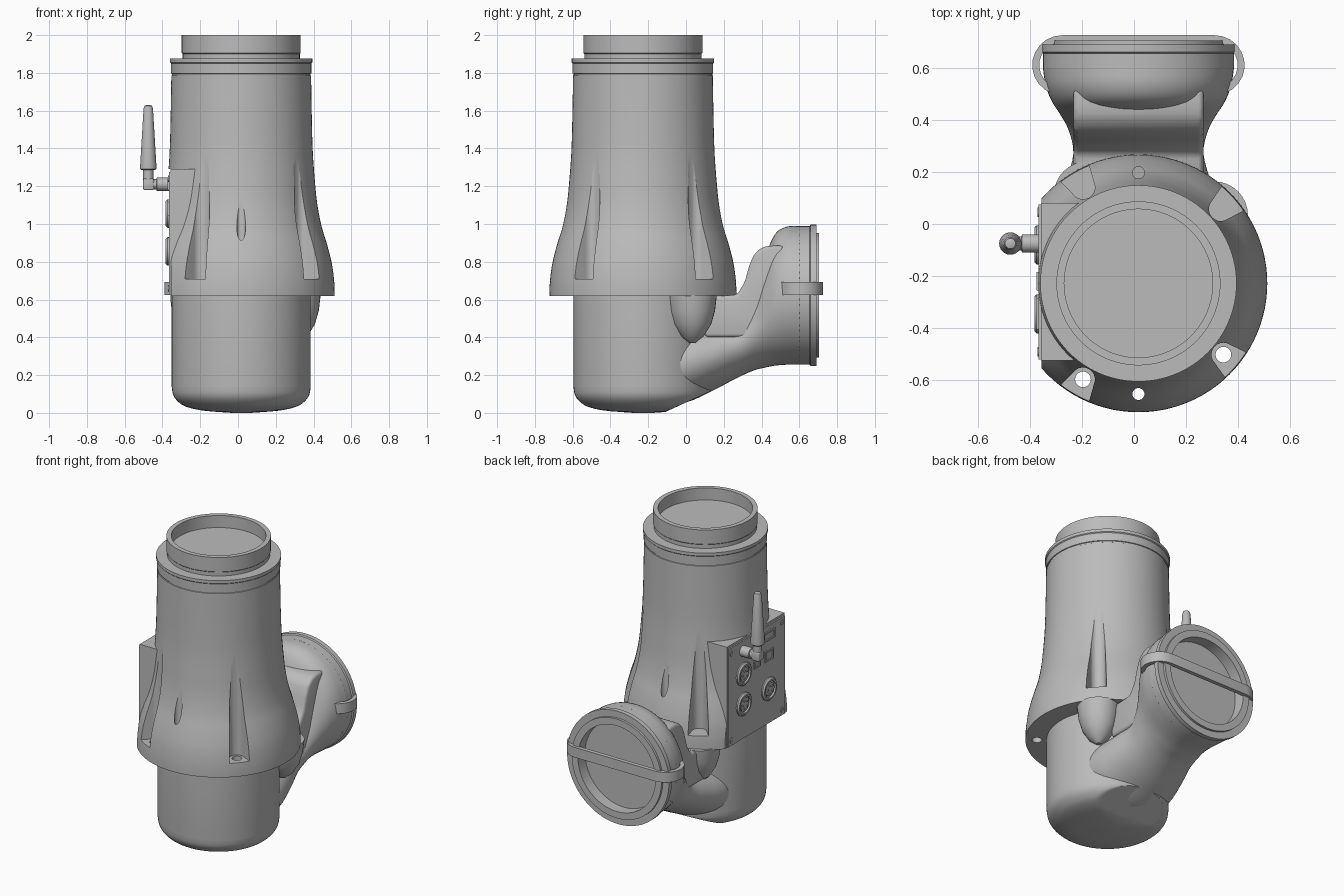
import bpy, bmesh, math
from mathutils import Vector

cube = bpy.data.objects.get("Cube")
if cube:
    bpy.data.objects.remove(cube, do_unlink=True)

grey = bpy.data.materials.new("plain grey")
grey.use_nodes = True
grey.diffuse_color = (0.5, 0.5, 0.5, 1)
grey.node_tree.nodes["Principled BSDF"].inputs["Base Color"].default_value = (0.5, 0.5, 0.5, 1)

CX, CY, OUT_Z = 0.017, -0.228, 0.622     # column axis and outlet height
BOX_Y, BOX_Z = (-0.525, 0.08), (0.62, 1.29)


def skin(name, rings, bevel=0):
    """Solid made by joining a run of matching rings, capped at both ends."""
    bm = bmesh.new()
    loops = [[bm.verts.new(p) for p in ring] for ring in rings]
    n = len(loops[0])
    for a, b in zip(loops, loops[1:]):
        for i in range(n):
            j = (i + 1) % n
            bm.faces.new((a[i], a[j], b[j], b[i]))
    bm.faces.new(loops[0])
    bm.faces.new(loops[-1])
    bmesh.ops.recalc_face_normals(bm, faces=bm.faces)
    if bevel:
        bmesh.ops.bevel(bm, geom=bm.edges[:], offset=bevel, segments=3,
                        profile=0.5, affect='EDGES', clamp_overlap=True)
    mesh = bpy.data.meshes.new(name)
    bm.to_mesh(mesh)
    bm.free()
    mesh.materials.append(grey)
    obj = bpy.data.objects.new(name, mesh)
    bpy.context.collection.objects.link(obj)
    return obj


def lathe(name, profile, centre, axis='Z', n=32):
    """Turn (radius, height) points about an axis through centre."""
    c = Vector(centre)
    turn = {'Z': lambda a, b, h: (a, b, h),
            'Y': lambda a, b, h: (a, h, b),
            'X': lambda a, b, h: (h, a, b)}[axis]
    angles = [2 * math.pi * i / n for i in range(n)]
    return skin(name, [[c + Vector(turn(r * math.cos(t), r * math.sin(t), h))
                        for t in angles] for r, h in profile])


def box(name, x, y, z, bevel=0):
    return skin(name, [[(x[0], y[0], h), (x[1], y[0], h), (x[1], y[1], h), (x[0], y[1], h)]
                       for h in z], bevel)


def cut(target, cutter):
    mod = target.modifiers.new("cut", 'BOOLEAN')
    mod.operation, mod.solver, mod.object = 'DIFFERENCE', 'EXACT', cutter
    bpy.context.view_layer.objects.active = target
    bpy.ops.object.modifier_apply(modifier=mod.name)
    bpy.data.objects.remove(cutter, do_unlink=True)


def smooth_rows(rows, steps=4):
    """Catmull-Rom interpolation of rows of numbers."""
    out = []
    for i in range(len(rows) - 1):
        p0, p1, p2, p3 = (rows[max(0, min(len(rows) - 1, i + k))] for k in (-1, 0, 1, 2))
        for s in range(steps):
            t = s / steps
            out.append([0.5 * (2 * b + (c - a) * t + (2 * a - 5 * b + 4 * c - d) * t * t
                               + (3 * b - a - 3 * c + d) * t ** 3)
                        for a, b, c, d in zip(p0, p1, p2, p3)])
    return out + [rows[-1]]


# Column: rounded foot, flared skirt, collar and open neck
foot = [(0.05, 0), (0.2, 0.012), (0.29, 0.032), (0.335, 0.06), (0.36, 0.095), (0.368, 0.14)]
skirt = [(0.495, 0.64), (0.492, 0.7), (0.48, 0.79), (0.455, 0.89), (0.425, 0.99),
         (0.402, 1.11), (0.389, 1.24), (0.379, 1.38), (0.374, 1.55), (0.37, 1.785)]
neck = [(0.367, 1.787), (0.367, 1.795), (0.372, 1.797), (0.372, 1.85), (0.377, 1.855),
        (0.377, 1.875), (0.31, 1.875), (0.31, 1.9), (0.315, 1.905), (0.315, 2),
        (0.285, 2), (0.285, 1.92), (0.02, 1.92)]
column = lathe("column", smooth_rows(foot) + [(0.368, 0.62), (0.495, 0.62)]
               + smooth_rows(skirt) + neck, (CX, CY, 0), n=96)
for v in column.data.vertices:           # lift the foot into the elbow slope
    if v.co.z < 0.2 and v.co.y > -0.12:
        v.co.z = max(v.co.z, 0.055 + 0.46 * v.co.y)

# Flat side for the control box
cut(column, box("flat_cutter", (-1, -0.355), (-1, 1), (0.55, 1.29)))

# Bolt pockets with holes, and bosses under the back pair
BOLT_R = 0.426
for deg in (-40, -120, 42, 120):
    a = math.radians(deg)
    u, w = Vector((math.cos(a), math.sin(a), 0)), Vector((-math.sin(a), math.cos(a), 0))
    hub = Vector((CX, CY, 0)) + u * BOLT_R
    arc = [math.radians(95 + 17 * i) for i in range(11)]
    outline = [hub + 0.046 * (u * math.cos(t) + w * math.sin(t)) for t in arc]
    outline += [hub + u * 0.15 - w * 0.085, hub + u * 0.15 + w * 0.085]
    cut(column, skin("pocket_cutter", [[p + Vector((0, 0, z)) for p in outline]
                                       for z in (0.71, 1.6)]))
    if deg < 0:
        cut(column, lathe("bolt_cutter", [(0.03, 0.55), (0.03, 0.8)], hub))
    else:
        lathe("bolt_boss", [(0.015, 0.37), (0.06, 0.405), (0.1, 0.47), (0.12, 0.54),
                            (0.13, 0.625)], hub - u * 0.035)

# Small vertical drillings front and back
for side in (-1, 1):
    cut(column, lathe("drill_cutter", [(0.023, 0.55), (0.023, 1.3)],
                      (CX, CY + side * 0.425, 0)))

# Outlet elbow: y, bottom, top, half width
sections = [(-0.2, 0.02, 0.44, 0.3), (0, 0.055, 0.47, 0.31), (0.15, 0.122, 0.49, 0.28),
            (0.27, 0.185, 0.53, 0.25), (0.36, 0.225, 0.66, 0.268), (0.42, 0.24, 0.83, 0.3),
            (0.47, 0.25, 0.945, 0.332), (0.53, 0.255, 0.985, 0.356), (0.6, 0.255, 0.989, 0.367)]
angles = [2 * math.pi * i / 64 for i in range(64)]
skin("outlet_elbow", [[(CX + hw * math.cos(t), y, (lo + hi) / 2 + (hi - lo) / 2 * math.sin(t))
                       for t in angles] for y, lo, hi, hw in smooth_rows(sections)])

# Raised rib in the crook of the elbow
crook = [(0.1, 0.4), (0.1, 0.615), (0.27, 0.625), (0.31, 0.69), (0.335, 0.78), (0.36, 0.84),
         (0.4, 0.875), (0.44, 0.885), (0.52, 0.885), (0.52, 0.4)]
skin("elbow_rib", [[(CX + x, y, z) for y, z in crook] for x in (-0.25, 0.25)], bevel=0.02)

# Outlet rim with recessed cover
lathe("outlet_rim", [(0.36, 0.59), (0.367, 0.6), (0.367, 0.655), (0.375, 0.66), (0.375, 0.69),
                     (0.33, 0.69), (0.33, 0.705), (0.285, 0.705), (0.285, 0.63), (0.02, 0.63)],
      (CX, 0, OUT_Z), 'Y', 96)

# Strap handle across the outlet, hooked round both sides
hook = [math.radians(-70 + 16 * i) for i in range(11)]
path = [(0.293 + math.cos(t) * 1, t) for t in hook]
right = [[(CX + 0.293 + r * math.cos(t), 0.61 + r * math.sin(t)) for r in (0.115, 0.088)]
         for t in hook]
left = [[(2 * CX - x, y) for x, y in pair] for pair in reversed(right)]
skin("strap_handle", [[(*o, 0.625), (*i, 0.625), (*i, 0.692), (*o, 0.692)]
                      for o, i in right + left])

# Control box and face plate
box("control_box", (-0.357, -0.05), BOX_Y, BOX_Z)
box("face_plate", (-0.366, -0.354), (BOX_Y[0] + 0.005, BOX_Y[1] - 0.005),
    (BOX_Z[0] + 0.005, BOX_Z[1] - 0.015))
for y in (-0.49, 0.045):
    for z in (0.66, 1.24):
        lathe("plate_screw", [(0.018, -0.36), (0.018, -0.37), (0.008, -0.37), (0.008, -0.367)],
              (0, y, z), 'X', 16)

# Round sockets with pins
for y, z in ((-0.08, 1.055), (-0.08, 0.855), (-0.345, 0.855)):
    lathe("socket", [(0.075, -0.36), (0.075, -0.374), (0.066, -0.383), (0.054, -0.383),
                     (0.054, -0.37), (0.044, -0.37), (0.044, -0.378), (0.01, -0.378)],
          (0, y, z), 'X')
    for k in range(5):
        t = 2 * math.pi * k / 5
        lathe("socket_pin", [(0.007, -0.37), (0.007, -0.383)],
              (0, y + 0.026 * math.cos(t), z + 0.026 * math.sin(t)), 'X', 10)

# Rectangular ports
for y, z, w, h in ((-0.345, 1.21, 0.06, 0.03), (-0.345, 1.08, 0.045, 0.035),
                   (-0.22, 1.07, 0.035, 0.025)):
    port = box("port_frame", (-0.374, -0.36), (y - w, y + w), (z - h, z + h))
    cut(port, box("port_cutter", (-0.4, -0.367), (y - w + 0.01, y + w - 0.01),
                  (z - h + 0.01, z + h - 0.01)))

# Antenna
AY, AZ = -0.075, 1.21
lathe("antenna_connector", [(0.035, -0.36), (0.035, -0.43), (0.027, -0.432), (0.027, -0.46)],
      (0, AY, AZ), 'X', 24)
box("antenna_knuckle", (-0.502, -0.445), (AY - 0.028, AY + 0.028), (1.18, 1.24), bevel=0.008)
lathe("antenna_post", [(0.027, 1.2), (0.027, 1.29)], (-0.475, AY, 0), n=24)
lathe("antenna_whip", [(0.036, 1.285), (0.043, 1.292), (0.043, 1.31), (0.025, 1.61),
                       (0.02, 1.626), (0.008, 1.63)], (-0.475, AY, 0), n=24)

# Smooth shading with crisp edges
bpy.ops.object.select_all(action='DESELECT')
for obj in bpy.context.scene.objects:
    if obj.type == 'MESH' and grey.name in obj.data.materials:
        obj.select_set(True)
        bpy.context.view_layer.objects.active = obj
bpy.ops.object.shade_smooth_by_angle(angle=math.radians(30))
